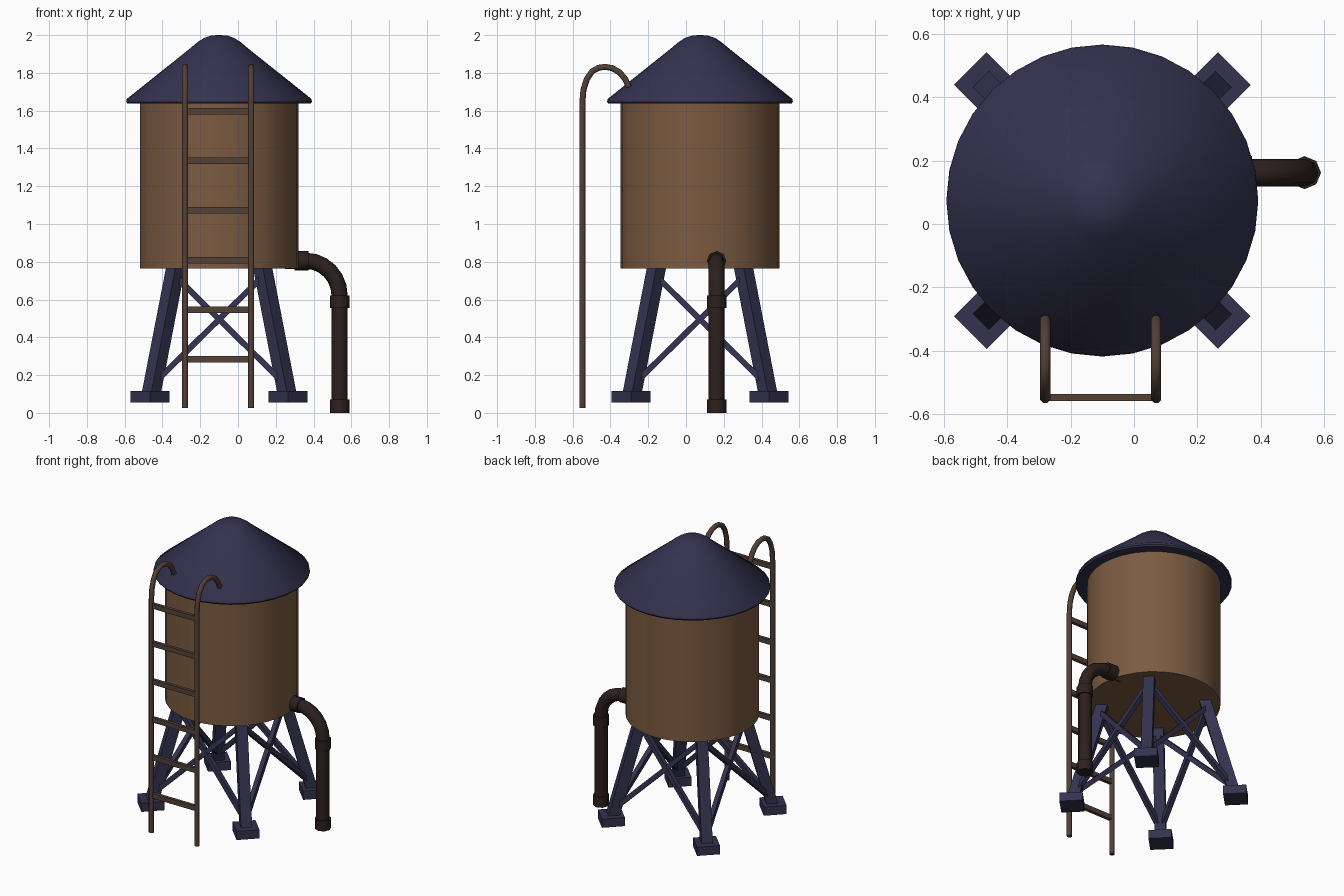
import bpy, bmesh, math
from mathutils import Vector, Matrix

if "Cube" in bpy.data.objects:
    bpy.data.objects.remove(bpy.data.objects["Cube"])

CX, CY = -0.1, 0.074  # tank axis


def mat(name, col):
    m = bpy.data.materials.new(name)
    m.diffuse_color = (*col, 1)
    m.use_nodes = True
    m.node_tree.nodes["Principled BSDF"].inputs["Base Color"].default_value = m.diffuse_color
    return m


NAVY = mat("navy metal", (0.034, 0.032, 0.078))
WOOD = mat("tan wood", (0.200, 0.105, 0.053))
RUST = mat("ladder brown", (0.084, 0.051, 0.037))
DARK = mat("dark pipe", (0.026, 0.0145, 0.013))


def finish(bm, name, m, smooth=True):
    bmesh.ops.recalc_face_normals(bm, faces=bm.faces[:])
    me = bpy.data.meshes.new(name)
    bm.to_mesh(me)
    bm.free()
    me.materials.append(m)
    ob = bpy.data.objects.new(name, me)
    bpy.context.collection.objects.link(ob)
    if smooth:
        bpy.ops.object.select_all(action='DESELECT')
        ob.select_set(True)
        bpy.context.view_layer.objects.active = ob
        bpy.ops.object.shade_smooth_by_angle(angle=math.radians(46))
    return ob


def skin(name, rings, m, smooth=True):
    """Join a list of vertex rings into a capped tube."""
    bm = bmesh.new()
    vs = [[bm.verts.new(p) for p in r] for r in rings]
    n = len(vs[0])
    for a, b in zip(vs, vs[1:]):
        for i in range(n):
            j = (i + 1) % n
            bm.faces.new((a[i], a[j], b[j], b[i]))
    bm.faces.new(vs[0])
    bm.faces.new(vs[-1])
    return finish(bm, name, m, smooth)


def lathe(name, profile, m, n=32):
    return skin(name, [[(CX + r * math.cos(2 * math.pi * i / n), CY + r * math.sin(2 * math.pi * i / n), z)
                        for i in range(n)] for r, z in profile], m)


def sweep(name, path, radius, n, side, m, phase=0.0, smooth=True):
    """Sweep an n-gon along a path lying in the plane normal to side."""
    pts = [Vector(p) for p in path]
    side = Vector(side).normalized()
    rings = []
    for k, p in enumerate(pts):
        t = (pts[min(k + 1, len(pts) - 1)] - pts[max(k - 1, 0)]).normalized()
        u = t.cross(side).normalized()
        rings.append([p + radius * (math.cos(a) * side + math.sin(a) * u)
                      for a in (phase + 2 * math.pi * i / n for i in range(n))])
    return skin(name, rings, m, smooth)


def box(name, centre, size, m, rot=0.0):
    bm = bmesh.new()
    bmesh.ops.create_cube(bm, size=1, matrix=Matrix.Translation(centre) @ Matrix.Rotation(rot, 4, 'Z')
                          @ Matrix.Diagonal((*size, 1)))
    return finish(bm, name, m, False)


# Tank and roof
lathe("tank", [(0.42, 0.765), (0.42, 1.65)], WOOD)
lathe("roof", [(0.41, 1.637), (0.485, 1.637), (0.492, 1.647), (0.489, 1.662), (0.153, 1.93), (0.115, 1.962),
               (0.08, 1.985), (0.045, 1.997), (0.01, 2.0)], NAVY)

# Legs, feet and cross braces
Q = math.pi / 4
corners = [(1, 1), (-1, 1), (-1, -1), (1, -1)]


def leg_point(c, z):
    o = 0.36 - (z - 0.1) / 0.67 * 0.13
    return Vector((CX + c[0] * o, CY + c[1] * o, z))


for k, c in enumerate(corners):
    d = corners[(k + 1) % 4]
    sweep("leg", [leg_point(c, 0.1), leg_point(c, 0.78)], 0.05, 4, (-c[1], c[0], 0), NAVY, Q, False)
    box("foot", (CX + 0.365 * c[0], CY + 0.365 * c[1], 0.086), (0.146, 0.146, 0.06), NAVY, Q)
    for a, b in ((c, d), (d, c)):
        p, q = leg_point(a, 0.15), leg_point(b, 0.73)
        out = Vector((c[0] + d[0], c[1] + d[1], 0))
        t = q - p
        side = out - t * (out.dot(t) / t.dot(t))
        sweep("cross_brace", [p, q], 0.022, 4, side, NAVY, Q, False)

# Ladder rails with hooked tops, and rungs
hook = [(-0.549, 0.025), (-0.549, 1.64), (-0.543, 1.71), (-0.525, 1.767), (-0.497, 1.808), (-0.463, 1.827),
        (-0.428, 1.832), (-0.39, 1.825), (-0.352, 1.803), (-0.322, 1.768), (-0.303, 1.725)]
for x in (-0.28, 0.07):
    sweep("ladder_rail", [(x, y, z) for y, z in hook], 0.0172, 8, (1, 0, 0), RUST, math.pi / 8)
for i in range(6):
    box("ladder_rung", (-0.105, -0.547, 0.283 + i * 0.263), (0.345, 0.022, 0.034), RUST)

# Drain pipe: elbow, downpipe and collars
PX, PY, PZ = 0.538, 0.162, 0.805
path = [(0.25, PY, PZ), (0.36, PY, PZ)]
path += [(0.36 + 0.178 * math.sin(a), PY, 0.62 + 0.185 * math.cos(a)) for a in
         (math.pi / 2 * i / 6 for i in range(1, 7))]
path += [(PX, PY, 0.01)]
sweep("drain_pipe", path, 0.043, 8, (0, 1, 0), DARK)
for z0, z1 in ((0.0, 0.07), (0.554, 0.622)):
    sweep("pipe_collar", [(PX, PY, z0), (PX, PY, z1)], 0.052, 8, (0, 1, 0), DARK)
sweep("tank_collar", [(0.3, PY, PZ), (0.372, PY, PZ)], 0.052, 8, (0, 1, 0), DARK)
